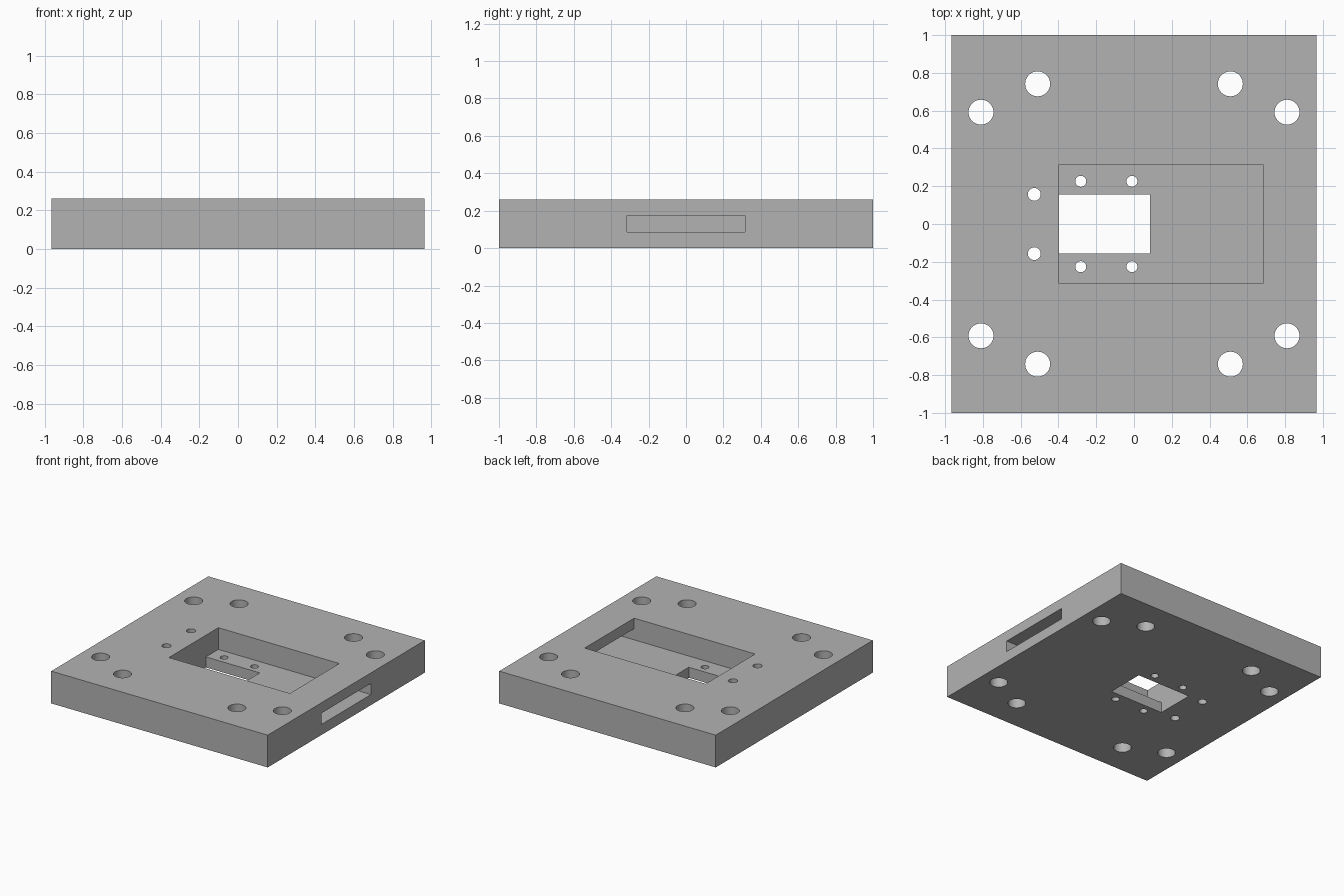
import bpy

default = bpy.data.objects.get("Cube")
if default:
    bpy.data.objects.remove(default, do_unlink=True)

grey = bpy.data.materials.new("plain grey")
grey.use_nodes = True
colour = (0.45, 0.45, 0.45, 1)
grey.diffuse_color = colour
grey.node_tree.nodes["Principled BSDF"].inputs["Base Color"].default_value = colour


def box(name, x0, x1, half_y, z0, z1):
    bpy.ops.mesh.primitive_cube_add(size=1, location=((x0 + x1) / 2, 0, (z0 + z1) / 2))
    obj = bpy.context.object
    obj.name = name
    obj.scale = (x1 - x0, 2 * half_y, z1 - z0)
    bpy.ops.object.transform_apply(location=True, rotation=False, scale=True)
    obj.data.materials.append(grey)
    return obj


def drill(name, x, y, radius):
    bpy.ops.mesh.primitive_cylinder_add(vertices=48, radius=radius, depth=1, location=(x, y, 0))
    obj = bpy.context.object
    obj.name = name
    obj.data.materials.append(grey)
    return obj


def cut(target, cutter):
    mod = target.modifiers.new("cut", "BOOLEAN")
    mod.operation = "DIFFERENCE"
    mod.solver = "EXACT"
    mod.object = cutter
    bpy.context.view_layer.objects.active = target
    bpy.ops.object.modifier_apply(modifier=mod.name)
    bpy.data.objects.remove(cutter, do_unlink=True)


# Thick mounting plate
HEIGHT, FLOOR = 0.26, 0.085
plate = box("mounting_plate", -0.965, 0.965, 1.0, 0, HEIGHT)

# Open pocket, side slot running into it, and window through the floor
cut(plate, box("pocket_cutter", -0.396, 0.683, 0.315, FLOOR, 0.5))
cut(plate, box("slot_cutter", 0.5, 1.2, 0.315, FLOOR, 0.175))
cut(plate, box("window_cutter", -0.396, 0.085, 0.157, -0.2, 0.5))

# Mirrored bolt holes and small screw holes
for side in (-1, 1):
    for end in (-1, 1):
        cut(plate, drill("inner_bolt_cutter", end * 0.51, side * 0.742, 0.066))
        cut(plate, drill("outer_bolt_cutter", end * 0.81, side * 0.592, 0.066))
    cut(plate, drill("outer_screw_cutter", -0.528, side * 0.157, 0.034))
    for x in (-0.282, -0.011):
        cut(plate, drill("pocket_screw_cutter", x, side * 0.226, 0.029))

bpy.ops.object.select_all(action="DESELECT")
plate.select_set(True)
bpy.context.view_layer.objects.active = plate
bpy.ops.object.shade_smooth_by_angle()
